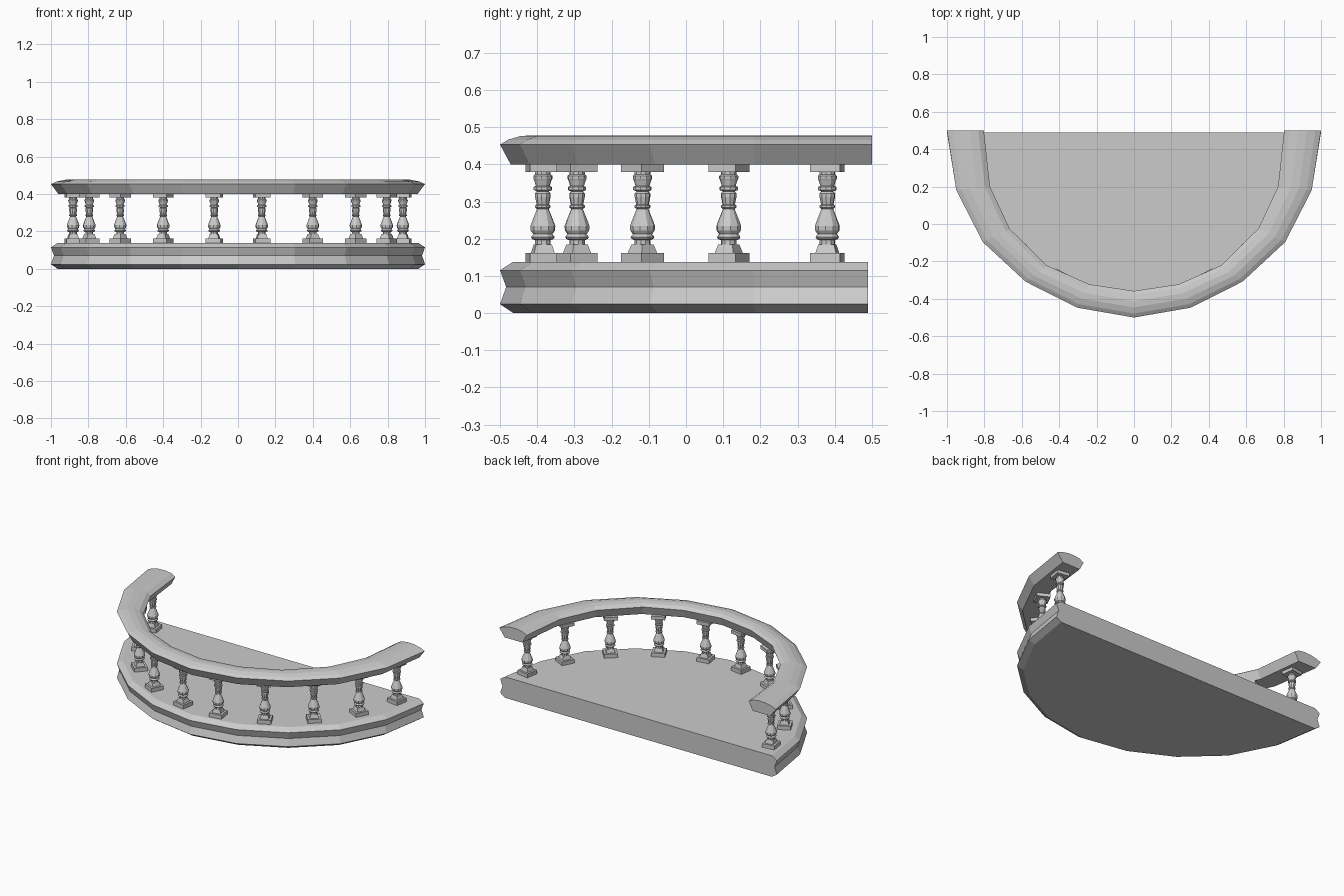
import bpy, bmesh, math
from mathutils import Vector, Matrix

if "Cube" in bpy.data.objects:
    bpy.data.objects.remove(bpy.data.objects["Cube"])

# Half plans from the front centre round to the back end
OUTER = [(0, -.5), (.305, -.447), (.58, -.308), (.808, -.097), (.95, .18), (1, .5)]
INNER = [(0, -.358), (.24, -.322), (.465, -.222), (.665, -.025), (.77, .2), (.803, .5)]


def full(half):
    pts = [Vector(p) for p in half]
    return [Vector((-p.x, p.y)) for p in reversed(pts[1:])] + pts


def inset(path, d):
    # mitred inward offset; the ends slide along the back edge
    out = []
    for i, p in enumerate(path):
        ns = []
        for a, b in ((i - 1, i), (i, i + 1)):
            if a >= 0 and b < len(path):
                t = (path[b] - path[a]).normalized()
                ns.append(Vector((-t.y, t.x)))
        if len(ns) == 2:
            m = (ns[0] + ns[1]).normalized()
            out.append(p + m * d / m.dot(ns[0]))
        else:
            out.append(p - Vector((math.copysign(d, p.x), 0)))
    return out


def finish(bm, name):
    bmesh.ops.recalc_face_normals(bm, faces=bm.faces)
    me = bpy.data.meshes.new(name)
    bm.to_mesh(me)
    bm.free()
    ob = bpy.data.objects.new(name, me)
    bpy.context.collection.objects.link(ob)
    return ob


def loft(bm, rings):
    # closed rings joined in order, capped at both ends
    vs = [[bm.verts.new(p) for p in r] for r in rings]
    n = len(vs[0])
    for a, b in zip(vs, vs[1:]):
        for i in range(n):
            j = (i + 1) % n
            bm.faces.new((a[i], a[j], b[j], b[i]))
    bm.faces.new(vs[0])
    bm.faces.new(vs[-1])


# Balcony floor slab with grooved edge
slab_plan = full(OUTER)
slab_plan[0].y = slab_plan[-1].y = .49
bm = bmesh.new()
loft(bm, [[(p.x, p.y, z) for p in inset(slab_plan, d)]
          for d, z in ((.035, 0), (0, .024), (.016, .07), (0, .115), (.033, .137))])
finish(bm, "floor_slab")

# Handrail swept between the outer and inner plans
section = [(.2, .4), (0, .453), (.15, .466), (.38, .476), (.62, .478),
           (.85, .472), (1, .455), (.85, .4)]
bm = bmesh.new()
loft(bm, [[(*o.lerp(i, t), z) for t, z in section]
          for o, i in zip(full(OUTER), full(INNER))])
finish(bm, "handrail")


# Baluster: turned body between square plinth and cap
def ring(r, z, n):
    return [(r * math.cos(math.tau * (k + .5) / n),
             r * math.sin(math.tau * (k + .5) / n), z) for k in range(n)]


body = [(.021, .183), (.021, .196), (.029, .199), (.032, .204), (.029, .209), (.026, .212),
        (.033, .222), (.034, .234), (.028, .25), (.016, .28), (.021, .284), (.021, .289),
        (.017, .292), (.021, .312), (.021, .322), (.016, .327), (.025, .331), (.025, .339),
        (.019, .342), (.023, .355), (.026, .362), (.026, .369), (.021, .373), (.021, .382)]
S = math.sqrt(2)
bm = bmesh.new()
loft(bm, [ring(r, z, 10) for r, z in body])
loft(bm, [ring(r * S, z, 4) for r, z in ((.041, .136), (.041, .162), (.028, .162), (.021, .185))])
loft(bm, [ring(.041 * S, z, 4) for z in (.38, .402)])
baluster = finish(bm, "baluster")

# Ten balusters turned to follow the curve
spots = [(.127, -.385, 9), (.4, -.293, 27), (.63, -.117, 42), (.795, .115, 63), (.882, .38, 81)]
for i, (x, y, a) in enumerate(spots):
    for side, s in (("left", -1), ("right", 1)):
        ob = bpy.data.objects.new(f"baluster_{side}_{i + 1}", baluster.data)
        ob.location = (s * x, y, 0)
        ob.rotation_euler.z = s * math.radians(a)
        bpy.context.collection.objects.link(ob)
bpy.data.objects.remove(baluster)
